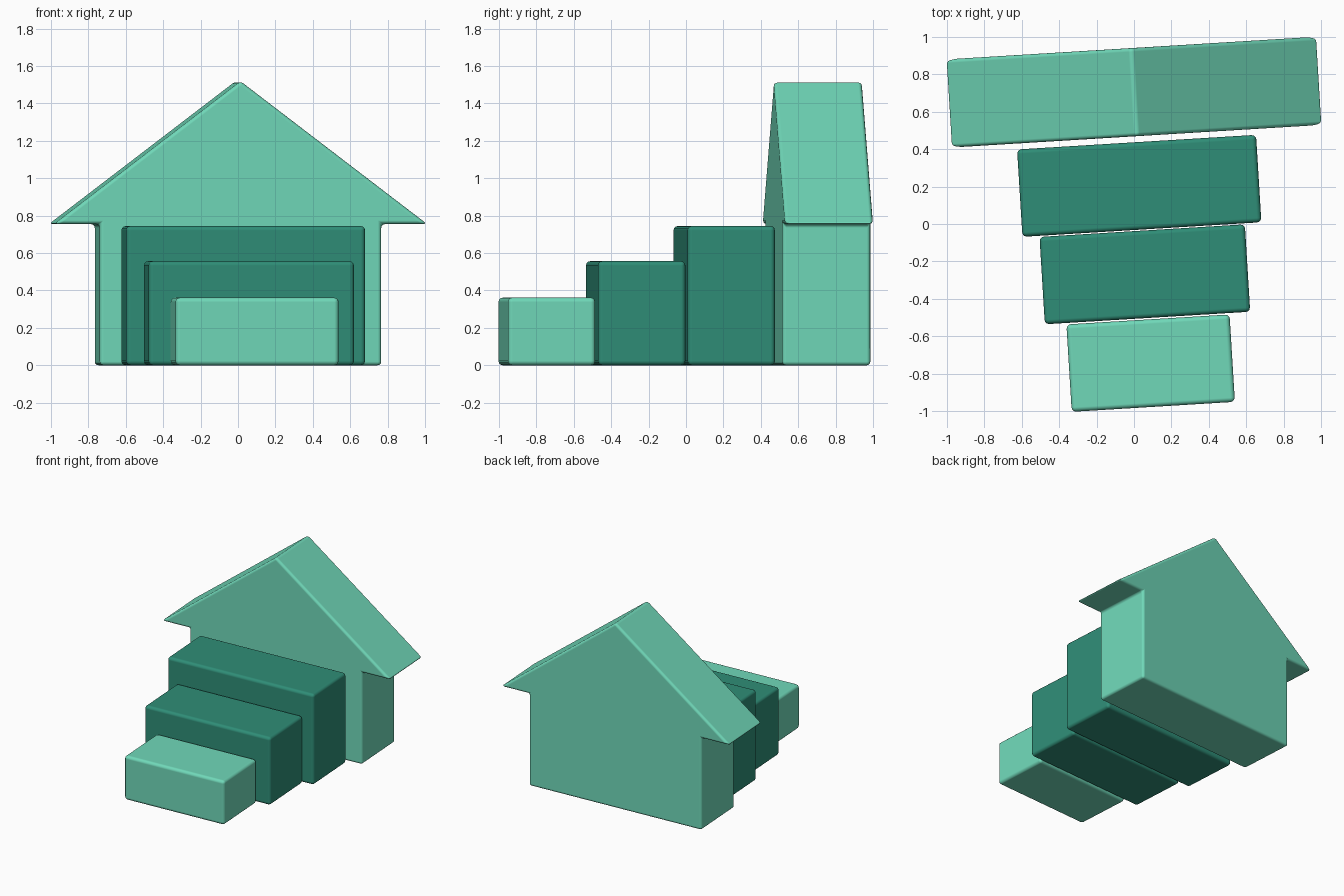
import bpy, bmesh, math

if "Cube" in bpy.data.objects:
    bpy.data.objects.remove(bpy.data.objects["Cube"])

ANGLE = math.radians(3.5)   # the whole model is turned slightly about z
DEPTH = 0.468


def material(name, colour):
    m = bpy.data.materials.new(name)
    m.diffuse_color = (*colour, 1.0)
    m.use_nodes = True
    m.node_tree.nodes["Principled BSDF"].inputs["Base Color"].default_value = m.diffuse_color
    return m


light = material("light mint", (0.162, 0.69, 0.485))
dark = material("deep green", (0.028, 0.268, 0.184))


def slab(name, profile, depth, centre, mat, radius):
    """Extrude an x-z outline along y, round every edge, place it."""
    bm = bmesh.new()
    verts = [bm.verts.new((x, -depth / 2, z)) for x, z in profile]
    face = bm.faces.new(verts)
    new = bmesh.ops.extrude_face_region(bm, geom=[face])["geom"]
    bmesh.ops.translate(bm, vec=(0, depth, 0),
                        verts=[g for g in new if isinstance(g, bmesh.types.BMVert)])
    bmesh.ops.recalc_face_normals(bm, faces=bm.faces[:])
    me = bpy.data.meshes.new(name)
    bm.to_mesh(me)
    bm.free()
    ob = bpy.data.objects.new(name, me)
    bpy.context.collection.objects.link(ob)
    ob.location = (centre[0], centre[1], 0)
    ob.rotation_euler.z = ANGLE
    me.materials.append(mat)
    me.shade_smooth()
    bev = ob.modifiers.new("rounded edges", 'BEVEL')
    bev.width = radius
    bev.segments = 3
    bev.limit_method = 'ANGLE'
    bev.harden_normals = True
    return ob


# House front: walls and gabled roof as one outline, mirrored in x
half = [(0.754, 0), (0.754, 0.755), (1.0, 0.755)]
outline = half + [(0, 1.519)] + [(-x, z) for x, z in reversed(half)]
slab("house", outline, DEPTH + 0.004, (0, 0.705), light, 0.02)

# Three descending blocks in front: name, width, height, centre, colour
blocks = [
    ("tall_block", 1.28, 0.745, (0.028, 0.204), dark),
    ("middle_block", 1.10, 0.557, (0.058, -0.269), dark),
    ("low_block", 0.874, 0.362, (0.089, -0.744), light),
]
for name, w, h, centre, mat in blocks:
    rect = [(-w / 2, 0), (w / 2, 0), (w / 2, h), (-w / 2, h)]
    slab(name, rect, DEPTH, centre, mat, 0.024)
